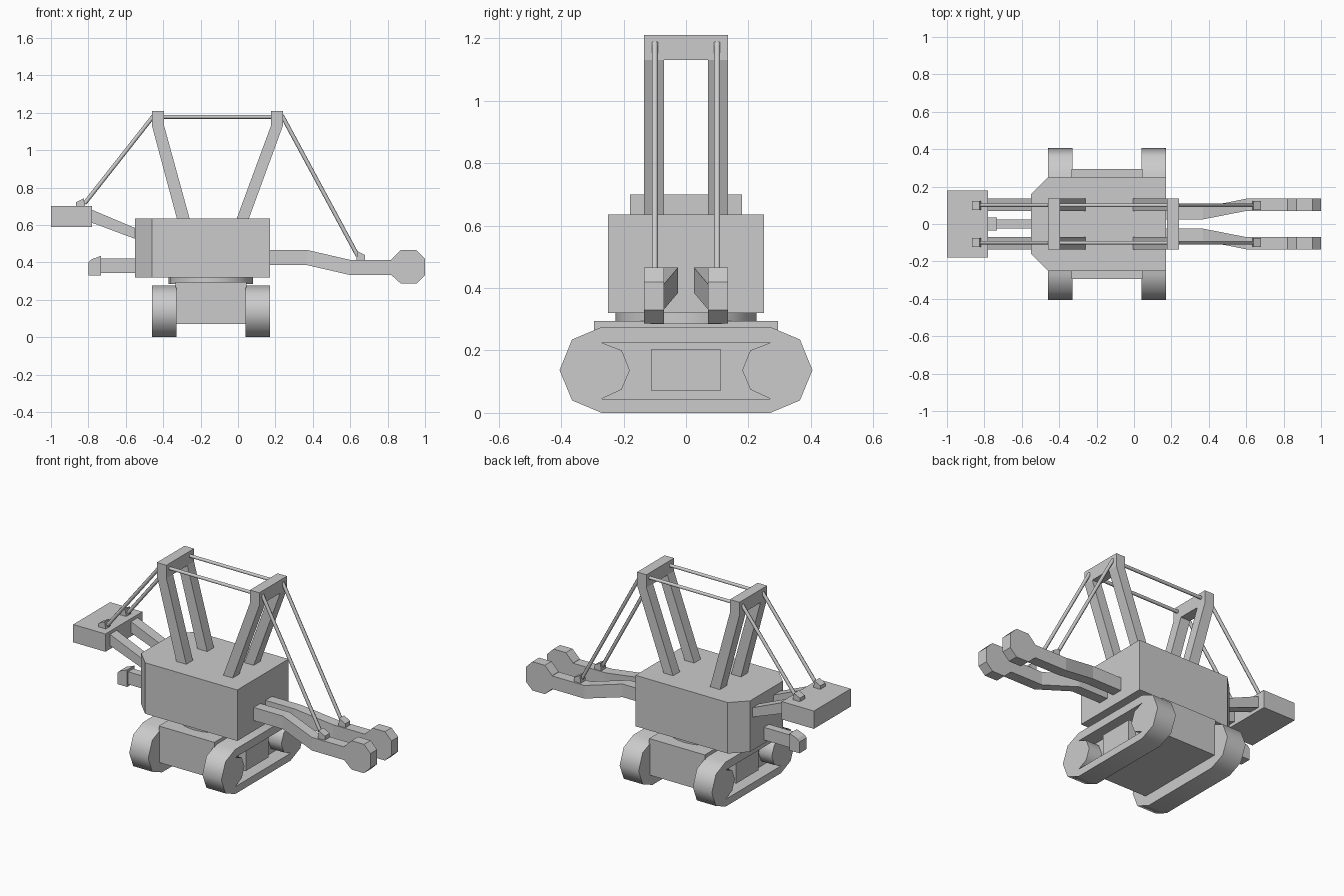
import bpy, bmesh, math
from mathutils import Vector

if "Cube" in bpy.data.objects:
    bpy.data.objects.remove(bpy.data.objects["Cube"])


def loft(name, rings, smooth=0):
    """Skin a list of equal-length point rings and cap both ends."""
    bm = bmesh.new()
    vs = [[bm.verts.new(p) for p in r] for r in rings]
    n = len(rings[0])
    for a, b in zip(vs, vs[1:]):
        for i in range(n):
            j = (i + 1) % n
            bm.faces.new((a[i], a[j], b[j], b[i]))
    bm.faces.new(vs[0][::-1])
    bm.faces.new(vs[-1])
    bmesh.ops.recalc_face_normals(bm, faces=bm.faces)
    me = bpy.data.meshes.new(name)
    bm.to_mesh(me)
    bm.free()
    ob = bpy.data.objects.new(name, me)
    bpy.context.collection.objects.link(ob)
    if smooth:
        bpy.ops.object.select_all(action='DESELECT')
        ob.select_set(True)
        bpy.context.view_layer.objects.active = ob
        bpy.ops.object.shade_smooth_by_angle(angle=math.radians(smooth))
    return ob


def side_prism(name, xz, y0, y1):
    return loft(name, [[(x, y, z) for x, z in xz] for y in (y0, y1)])


def top_prism(name, xy, z0, z1, smooth=0):
    return loft(name, [[(x, y, z) for x, y in xy] for z in (z0, z1)], smooth)


def box(name, x0, x1, y0, y1, z0, z1):
    return top_prism(name, [(x0, y0), (x1, y0), (x1, y1), (x0, y1)], z0, z1)


def rod(name, a, b, r=0.011, sides=6):
    a, b = Vector(a), Vector(b)
    u = Vector((0, 1, 0))
    v = (b - a).normalized().cross(u)
    ang = [2 * math.pi * (i + 0.5) / sides for i in range(sides)]
    return loft(name, [[p + r * (math.cos(t) * u + math.sin(t) * v) for t in ang]
                       for p in (a, b)], 70)


CX = -0.145  # turning axis of the machine

# Undercarriage
box("chassis", CX - 0.19, CX + 0.19, -0.295, 0.295, 0.07, 0.295)
circle = [(CX + 0.226 * math.cos(math.pi * i / 12), 0.226 * math.sin(math.pi * i / 12))
          for i in range(24)]
top_prism("turntable", circle, 0.285, 0.33, 40)

# Tracks: outer belt outline and matching recess with the wheels bulging in
half_out = [(0.27, 0.275), (0.365, 0.235), (0.405, 0.137), (0.365, 0.04), (0.27, 0.0)]
half_in = [(0.27, 0.225), (0.206, 0.2), (0.18, 0.137), (0.206, 0.075), (0.27, 0.045)]
outer, inner = ([*h, *[(-y, z) for y, z in h[::-1]]] for h in (half_out, half_in))
for side, s in (("right", 1), ("left", -1)):
    rings = [(outer, 0.185), (outer, 0.315), (inner, 0.315), (inner, 0.225)]
    loft(side + "_track", [[(CX + s * x, y, z) for y, z in o] for o, x in rings], 50)
    xs = sorted((CX + s * 0.2, CX + s * 0.275))
    box(side + "_track_motor", *xs, -0.11, 0.11, 0.07, 0.205)

# Upper body with chamfered rear corners
top_prism("body", [(-0.55, -0.16), (-0.46, -0.25), (0.17, -0.25),
                   (0.17, 0.25), (-0.46, 0.25), (-0.55, 0.16)], 0.32, 0.635)

# Counterweight and rear discharge arm
box("counterweight", -1.0, -0.78, -0.18, 0.18, 0.59, 0.70)
box("rear_arm", -0.74, -0.53, -0.025, 0.025, 0.342, 0.42)
side_prism("rear_arm_head", [(-0.733, 0.435), (-0.785, 0.415), (-0.80, 0.40),
                             (-0.80, 0.33), (-0.733, 0.33)], -0.035, 0.035)

# Mast crossbars
box("rear_mast_crossbar", -0.46, -0.395, -0.08, 0.08, 1.13, 1.21)
box("front_mast_crossbar", 0.176, 0.24, -0.08, 0.08, 1.13, 1.21)

head = [(0.82, 0.415), (0.87, 0.465), (0.955, 0.465), (1.0, 0.42),
        (1.0, 0.33), (0.955, 0.287), (0.87, 0.287), (0.82, 0.332)]

# Parts that come in pairs on both sides of the centre line
for side, s in (("near", -1), ("far", 1)):
    y0, y1, yc = s * 0.07, s * 0.135, s * 0.1
    # Mast legs
    side_prism(side + "_rear_mast_leg",
               [(-0.323, 0.62), (-0.255, 0.62), (-0.395, 1.13), (-0.395, 1.21),
                (-0.46, 1.21), (-0.46, 1.13)], y0, y1)
    side_prism(side + "_front_mast_leg",
               [(-0.012, 0.62), (0.053, 0.62), (0.24, 1.13), (0.24, 1.21),
                (0.176, 1.21), (0.176, 1.13)], y0, y1)
    # Counterweight support
    side_prism(side + "_counterweight_support",
               [(-0.79, 0.685), (-0.53, 0.575), (-0.53, 0.518), (-0.79, 0.615)], y0, y1)
    # Cranked front boom and its wheel head
    sections = [(0.15, 0.025, 0.385), (0.37, 0.025, 0.385),
                (0.60, 0.07, 0.332), (0.84, 0.07, 0.332)]
    loft(side + "_boom", [[(x, s * y, z), (x, s * (y + 0.065), z),
                           (x, s * (y + 0.065), z + 0.081), (x, s * y, z + 0.081)]
                          for x, y, z in sections])
    side_prism(side + "_boom_head", head, y0, y1)
    # Cable anchors
    side_prism(side + "_rear_anchor", [(-0.865, 0.69), (-0.865, 0.722), (-0.825, 0.742),
                                       (-0.815, 0.69)], yc - 0.024, yc + 0.024)
    side_prism(side + "_front_anchor", [(0.632, 0.40), (0.638, 0.46), (0.68, 0.438),
                                        (0.68, 0.40)], yc - 0.024, yc + 0.024)
    # Cables
    rod(side + "_rear_cable", (-0.82, yc, 0.715), (-0.45, yc, 1.185))
    rod(side + "_top_cable", (-0.40, yc, 1.178), (0.18, yc, 1.178))
    rod(side + "_front_cable", (0.235, yc, 1.185), (0.64, yc, 0.435))
